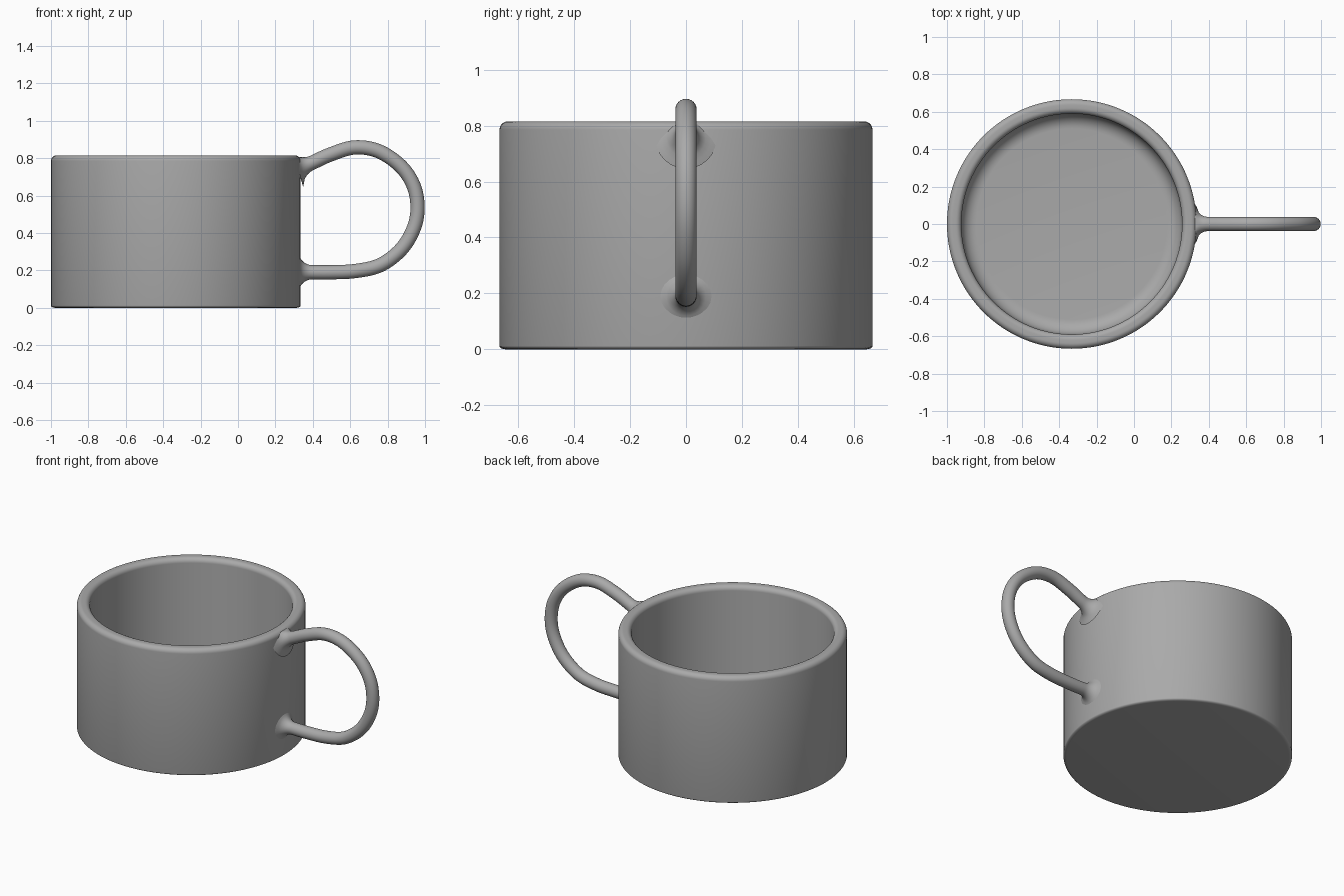
import bpy, bmesh, math
from mathutils import Vector

cube = bpy.data.objects.get("Cube")
if cube:
    bpy.data.objects.remove(cube)

CENTRE_X, RADIUS, INNER, HEIGHT, FLOOR = -0.333, 0.667, 0.59, 0.815, 0.08
TUBE, FLARE = 0.038, 0.07

grey = bpy.data.materials.new("plain grey")
grey.use_nodes = True
colour = (0.4, 0.4, 0.4, 1)
grey.diffuse_color = colour
grey.node_tree.nodes["Principled BSDF"].inputs["Base Color"].default_value = colour


def finish(bm, name):
    bmesh.ops.recalc_face_normals(bm, faces=bm.faces)
    mesh = bpy.data.meshes.new(name)
    bm.to_mesh(mesh)
    bm.free()
    mesh.materials.append(grey)
    obj = bpy.data.objects.new(name, mesh)
    bpy.context.collection.objects.link(obj)
    bpy.ops.object.select_all(action="DESELECT")
    obj.select_set(True)
    bpy.context.view_layer.objects.active = obj
    bpy.ops.object.shade_smooth_by_angle(angle=math.radians(40))
    return obj


def arc(cx, cz, rx, rz, start, end, steps=8):
    """Points of an elliptical fillet in the radius/height plane."""
    angles = [math.radians(start + (end - start) * i / steps) for i in range(steps + 1)]
    return [(cx + rx * math.cos(a), cz + rz * math.sin(a)) for a in angles]


# Cup: one closed profile turned about the vertical axis
rim = 0.03
profile = [(0, 0)]
profile += arc(RADIUS - 0.02, 0.012, 0.02, 0.012, -90, 0, 5)
profile += arc(RADIUS - rim, HEIGHT - rim, rim, rim, 0, 90)
profile += arc(INNER + rim, HEIGHT - rim, rim, rim, 90, 180)
profile += arc(INNER - 0.08, FLOOR + 0.08, 0.08, 0.08, 0, -90)
profile += [(0, FLOOR)]
bm = bmesh.new()
verts = [bm.verts.new((r, 0, z)) for r, z in profile]
edges = [bm.edges.new(pair) for pair in zip(verts, verts[1:])]
bmesh.ops.spin(bm, geom=verts + edges, cent=(0, 0, 0), axis=(0, 0, 1),
               angle=math.tau, steps=128, use_duplicate=False)
bmesh.ops.remove_doubles(bm, verts=bm.verts, dist=0.0001)
finish(bm, "cup").location.x = CENTRE_X

# Handle: round tube along a smooth loop, flaring where it meets the cup
knots = [Vector((x, 0, z)) for x, z in (
    (0.25, 0.735), (0.32, 0.75), (0.39, 0.773), (0.49, 0.818), (0.62, 0.857),
    (0.75, 0.838), (0.87, 0.757), (0.94, 0.65), (0.96, 0.53), (0.937, 0.418),
    (0.87, 0.31), (0.76, 0.228), (0.63, 0.197), (0.5, 0.19), (0.39, 0.19),
    (0.32, 0.19), (0.25, 0.19))]


def spline(a, b, c, d, t):
    return 0.5 * (2 * b + (c - a) * t + (2 * a - 5 * b + 4 * c - d) * t * t
                  + (3 * b - a - 3 * c + d) * t ** 3)


path = [spline(*knots[i:i + 4], s / 8) for i in range(len(knots) - 3) for s in range(8)]
path.append(knots[-2])
wall = CENTRE_X + RADIUS - 0.008
sides = 24
bm = bmesh.new()
rings = []
for i, p in enumerate(path):
    tangent = (path[min(i + 1, len(path) - 1)] - path[max(i - 1, 0)]).normalized()
    across = Vector((0, 1, 0))
    normal = tangent.cross(across)
    near = min(1, max(0, 1 - (p.x - wall) / FLARE))
    radius = TUBE + FLARE * (1 - math.sqrt(1 - near * near))
    ring = []
    for k in range(sides):
        a = math.tau * k / sides
        co = p + radius * (math.cos(a) * across + math.sin(a) * normal)
        if near > 0:
            co.z = min(co.z, max(HEIGHT - 0.01, p.z + TUBE))
        ring.append(bm.verts.new(co))
    rings.append(ring)
for r0, r1 in zip(rings, rings[1:]):
    for k in range(sides):
        n = (k + 1) % sides
        bm.faces.new((r0[k], r0[n], r1[n], r1[k]))
bm.faces.new(rings[0])
bm.faces.new(rings[-1])
finish(bm, "handle")
